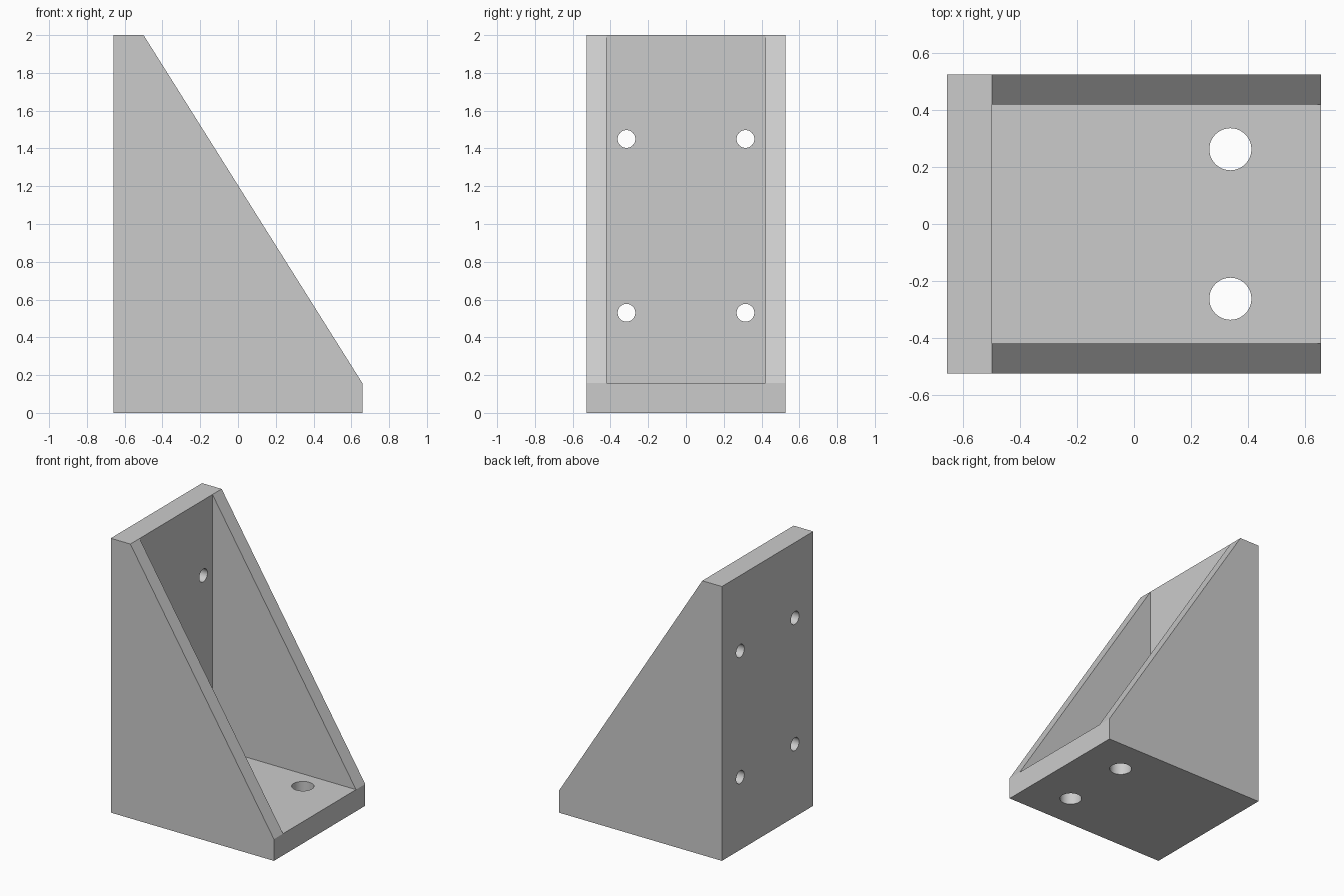
import bpy
import bmesh
from math import radians
from mathutils import Matrix, Vector

old = bpy.data.objects.get("Cube")
if old:
    bpy.data.objects.remove(old, do_unlink=True)

# Overall sizes
HALF_X, HALF_Y, HEIGHT = 0.658, 0.526, 2.0
PLATE, GUSSET = 0.158, 0.106
WALL_X = -HALF_X + PLATE

grey = bpy.data.materials.new("plain grey")
grey.use_nodes = True
grey.diffuse_color = (0.6, 0.6, 0.6, 1)
grey.node_tree.nodes["Principled BSDF"].inputs["Base Color"].default_value = (0.6, 0.6, 0.6, 1)


def add_object(name, bm):
    bmesh.ops.recalc_face_normals(bm, faces=bm.faces)
    mesh = bpy.data.meshes.new(name)
    bm.to_mesh(mesh)
    bm.free()
    mesh.materials.append(grey)
    obj = bpy.data.objects.new(name, mesh)
    bpy.context.collection.objects.link(obj)
    return obj


def prism(name, profile, half_width):
    """Extrude an x-z profile across the width."""
    bm = bmesh.new()
    face = bm.faces.new([bm.verts.new((x, -half_width, z)) for x, z in profile])
    ext = bmesh.ops.extrude_face_region(bm, geom=[face])
    verts = [v for v in ext["geom"] if isinstance(v, bmesh.types.BMVert)]
    bmesh.ops.translate(bm, verts=verts, vec=(0, 2 * half_width, 0))
    return add_object(name, bm)


def hole_cutter(name, centre, axis, radius):
    turn = Vector((0, 0, 1)).rotation_difference(Vector(axis)).to_matrix().to_4x4()
    bm = bmesh.new()
    bmesh.ops.create_cone(bm, cap_ends=True, segments=48, radius1=radius, radius2=radius,
                          depth=PLATE * 2, matrix=Matrix.Translation(centre) @ turn)
    return add_object(name, bm)


# Solid wedge with a vertical back and a sloping front edge
bracket = prism("angle_bracket", [(-HALF_X, 0), (HALF_X, 0), (HALF_X, PLATE),
                                  (WALL_X, HEIGHT), (-HALF_X, HEIGHT)], HALF_Y)

# Pocket that leaves the back plate, base plate and two side gussets
cutters = [prism("pocket_cutter", [(WALL_X, PLATE), (1, PLATE), (1, 2.4), (WALL_X, 2.4)],
                 HALF_Y - GUSSET)]

# Bolt holes: four in the back plate, two larger ones in the base plate
for side in (-1, 1):
    for z in (0.53, 1.45):
        cutters.append(hole_cutter("wall_hole_cutter", (-HALF_X + PLATE / 2, side * 0.315, z),
                                   (1, 0, 0), 0.047))
    cutters.append(hole_cutter("base_hole_cutter", (0.339, side * 0.263, PLATE / 2),
                               (0, 0, 1), 0.074))

bpy.ops.object.select_all(action="DESELECT")
bracket.select_set(True)
bpy.context.view_layer.objects.active = bracket
for cutter in cutters:
    cutter.hide_render = True
    mod = bracket.modifiers.new(cutter.name, "BOOLEAN")
    mod.operation = "DIFFERENCE"
    mod.solver = "EXACT"
    mod.object = cutter
    bpy.ops.object.modifier_apply(modifier=mod.name)
    bpy.data.objects.remove(cutter, do_unlink=True)

# Round hole walls, crisp plate edges
bpy.ops.object.shade_smooth_by_angle(angle=radians(30))
